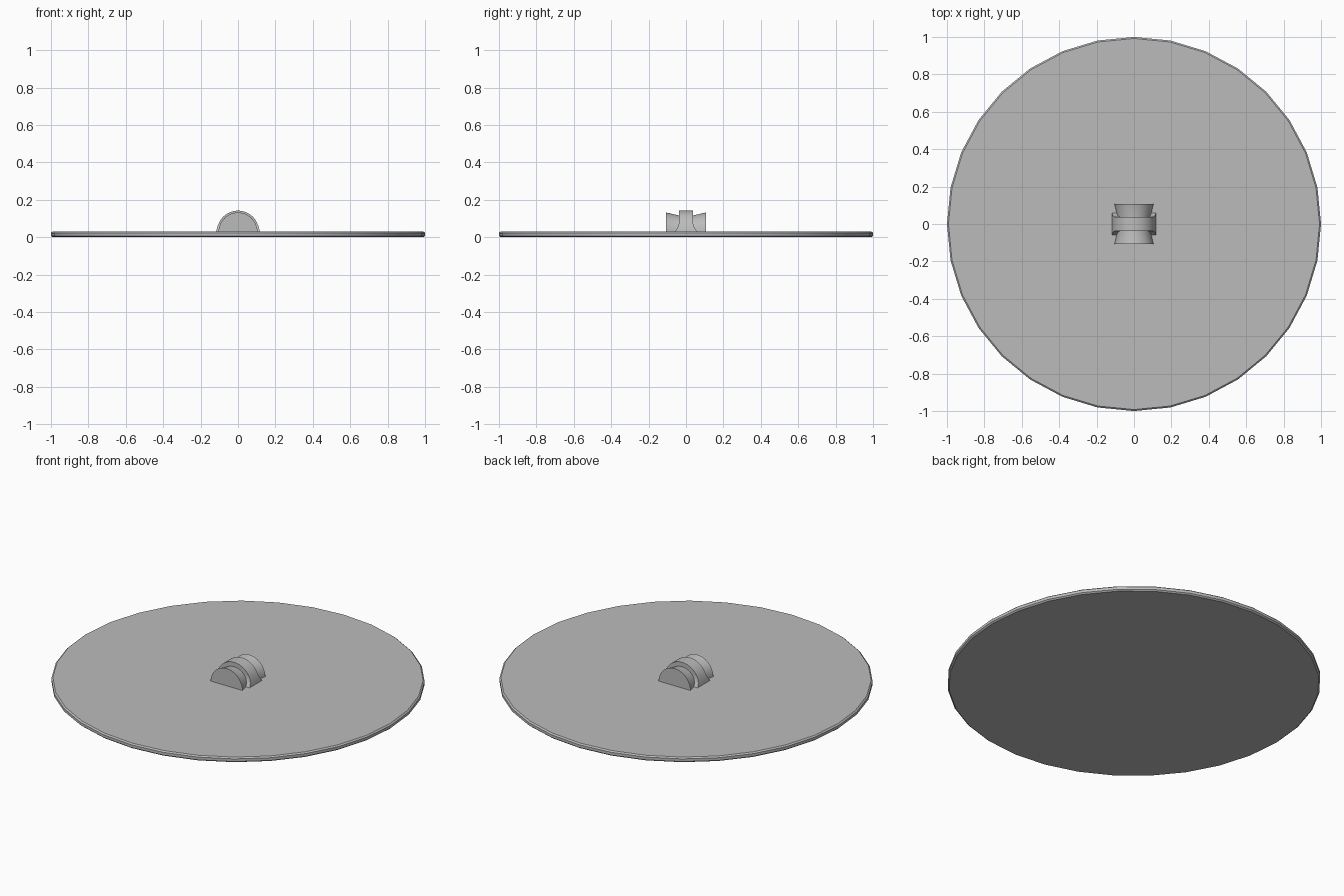
import bpy, bmesh, math

cube = bpy.data.objects.get("Cube")
if cube:
    bpy.data.objects.remove(cube, do_unlink=True)

grey = bpy.data.materials.new("plain grey")
grey.use_nodes = True
grey.diffuse_color = (0.5, 0.5, 0.5, 1)
grey.node_tree.nodes["Principled BSDF"].inputs["Base Color"].default_value = (0.5, 0.5, 0.5, 1)

PLATE_TOP = 0.03


def loft(name, rings):
    """Skin a stack of matching closed rings and cap both ends."""
    bm = bmesh.new()
    loops = [[bm.verts.new(p) for p in ring] for ring in rings]
    for a, b in zip(loops, loops[1:]):
        for i in range(len(a)):
            j = (i + 1) % len(a)
            bm.faces.new((a[i], a[j], b[j], b[i]))
    bm.faces.new(loops[0])
    bm.faces.new(loops[-1])
    bmesh.ops.recalc_face_normals(bm, faces=bm.faces)
    mesh = bpy.data.meshes.new(name)
    bm.to_mesh(mesh)
    bm.free()
    obj = bpy.data.objects.new(name, mesh)
    bpy.context.collection.objects.link(obj)
    mesh.materials.append(grey)
    bpy.ops.object.select_all(action='DESELECT')
    obj.select_set(True)
    bpy.context.view_layer.objects.active = obj
    bpy.ops.object.shade_smooth_by_angle(angle=math.radians(40))
    return obj


def circle(radius, z, sides=32):
    turn = 2 * math.pi / sides
    return [(radius * math.cos(i * turn), radius * math.sin(i * turn), z)
            for i in range(sides)]


def half_circle(radius, y, steps=24):
    return [(radius * math.cos(math.pi * i / steps), y,
             PLATE_TOP - 0.002 + radius * math.sin(math.pi * i / steps))
            for i in range(steps + 1)]


# Thin round plate with a softened rim
loft("round_plate", [circle(0.992, 0), circle(1, 0.007),
                     circle(1, PLATE_TOP - 0.007), circle(0.992, PLATE_TOP)])

# Half-round grip, narrow in the middle and flared to both ends
loft("grip", [half_circle(r, y) for y, r in
              ((-0.107, 0.104), (-0.037, 0.088), (0.037, 0.088), (0.107, 0.104))])

# Arched strap over the grip, spreading into feet at the plate
strap = []
for i in range(20):
    angle = math.pi / 2 * i / 20
    height = 0.112 * math.sin(angle)
    spread = max(0, 1 - height / 0.055) ** 2
    x = 0.112 * math.cos(angle) + 0.005 * spread
    y = 0.037 + 0.021 * spread
    z = PLATE_TOP + height
    strap.append([(-x, -y, z), (x, -y, z), (x, y, z), (-x, y, z)])
loft("strap", strap)
